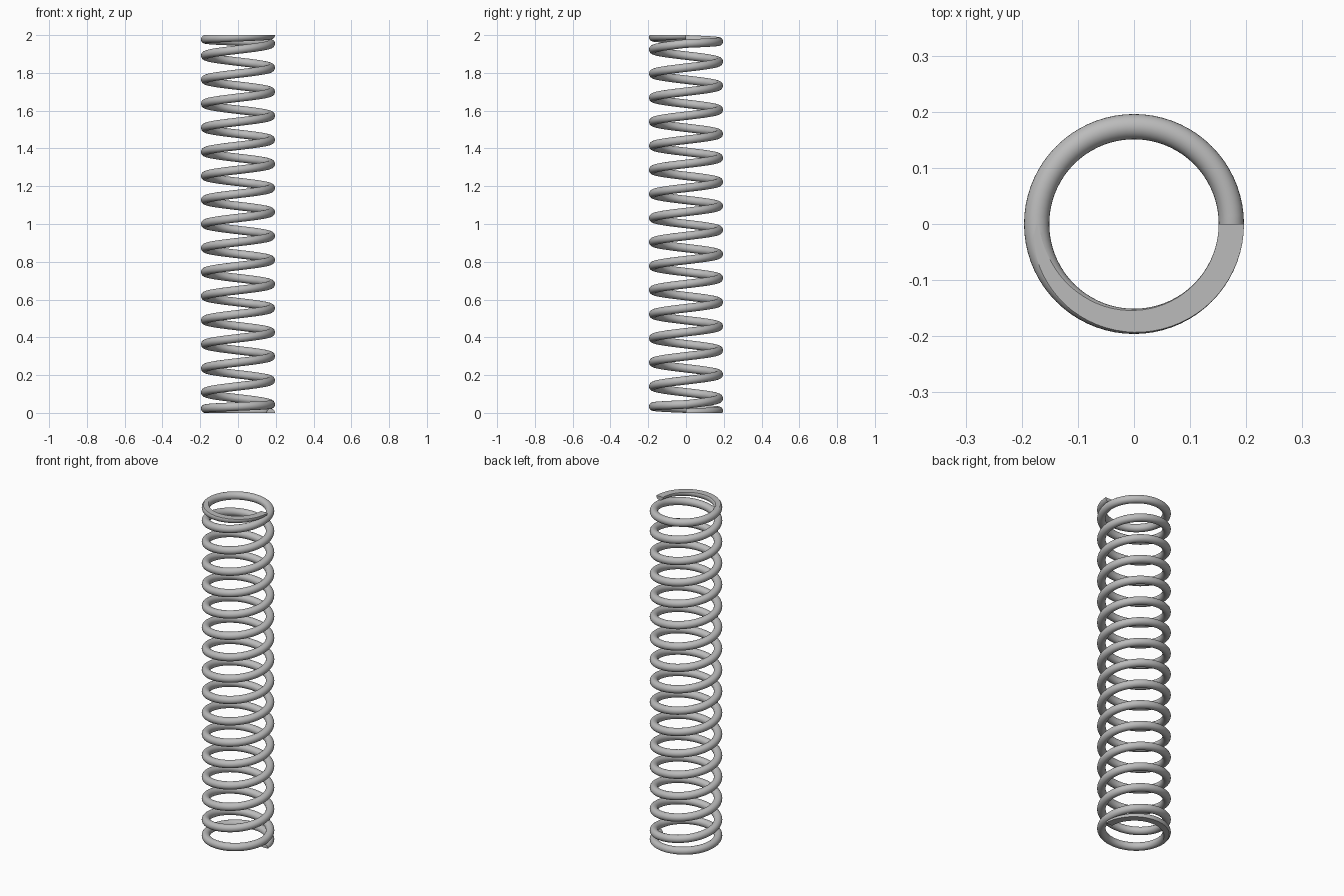
import bpy
import bmesh
from math import sin, cos, tau

cube = bpy.data.objects.get("Cube")
if cube:
    bpy.data.objects.remove(cube, do_unlink=True)

# Dimensions of the spring
HEIGHT = 2.0
COIL_RADIUS = 0.1735
WIRE_RADIUS = 0.0225
ACTIVE_TURNS = 15
TURNS = ACTIVE_TURNS + 2            # one closed turn at each end
STEPS = 72                          # segments per turn
SIDES = 24                          # sides of the wire
CLOSED_PITCH = 2 * WIRE_RADIUS
ACTIVE_PITCH = (HEIGHT - 2 * CLOSED_PITCH) / ACTIVE_TURNS


def wire_height(turn):
    """Height of the wire centre: closed end turns, open turns between."""
    if turn <= 1:
        return turn * CLOSED_PITCH
    if turn >= TURNS - 1:
        return HEIGHT - (TURNS - turn) * CLOSED_PITCH
    return CLOSED_PITCH + (turn - 1) * ACTIVE_PITCH


def wire_ring(bm, turn):
    """Round wire section in the radial plane."""
    ring = []
    a = turn * tau
    for s in range(SIDES):
        b = s / SIDES * tau
        r = COIL_RADIUS + WIRE_RADIUS * cos(b)
        z = wire_height(turn) + WIRE_RADIUS * sin(b)
        ring.append(bm.verts.new((r * cos(a), r * sin(a), z)))
    return ring


# Sweep the wire along the helix
bm = bmesh.new()
rings = [wire_ring(bm, i / STEPS) for i in range(TURNS * STEPS + 1)]
for low, high in zip(rings, rings[1:]):
    for s in range(SIDES):
        t = (s + 1) % SIDES
        bm.faces.new((low[s], high[s], high[t], low[t]))
caps = [bm.faces.new(rings[0]), bm.faces.new(rings[-1])]

# Grind both ends flat
for z, direction in ((0, -1), (HEIGHT, 1)):
    bmesh.ops.bisect_plane(
        bm, geom=bm.verts[:] + bm.edges[:] + bm.faces[:], dist=1e-5,
        plane_co=(0, 0, z), plane_no=(0, 0, direction), clear_outer=True)
    rim = [e for e in bm.edges if e.is_boundary]
    bmesh.ops.triangle_fill(bm, edges=rim, use_beauty=True,
                            normal=(0, 0, direction))
bmesh.ops.recalc_face_normals(bm, faces=bm.faces[:])

# Smooth wire with crisp ground faces and cut ends
for f in bm.faces:
    f.smooth = True


def is_cap(f):
    flat = all(min(v.co.z, HEIGHT - v.co.z) < 1e-4 for v in f.verts)
    cut_end = all(abs(v.co.y) < 1e-4 for v in f.verts)
    return flat or cut_end


for f in bm.faces:
    if is_cap(f):
        f.smooth = False
        for e in f.edges:
            e.smooth = False

mesh = bpy.data.meshes.new("coil_spring")
bm.to_mesh(mesh)
bm.free()
spring = bpy.data.objects.new("coil_spring", mesh)
bpy.context.collection.objects.link(spring)

# Plain steel colour
steel = bpy.data.materials.new("steel_grey")
steel.use_nodes = True
colour = (0.5, 0.5, 0.5, 1)
steel.diffuse_color = colour
steel.node_tree.nodes["Principled BSDF"].inputs["Base Color"].default_value = colour
mesh.materials.append(steel)
